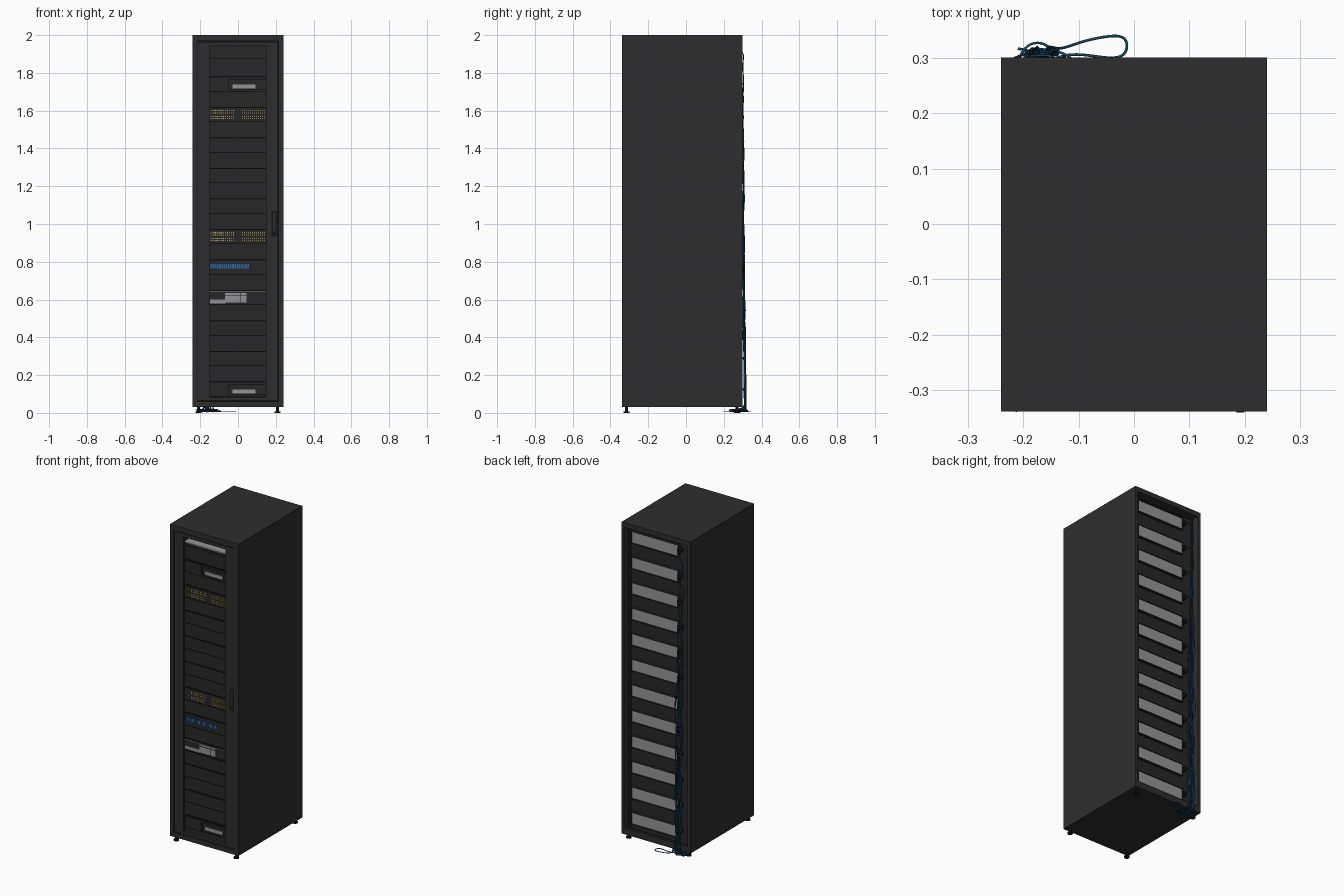
import bpy, bmesh, math, random
from mathutils import Matrix

if "Cube" in bpy.data.objects:
    bpy.data.objects.remove(bpy.data.objects["Cube"])

random.seed(4)


def mat(name, r, g, b):
    m = bpy.data.materials.new(name)
    m.diffuse_color = (r, g, b, 1)
    m.use_nodes = True
    m.node_tree.nodes["Principled BSDF"].inputs["Base Color"].default_value = m.diffuse_color
    return m


DARK = mat("charcoal", .027, .027, .027)
BLACK = mat("black", .007, .007, .007)
PANEL = mat("dark panel", .02, .02, .02)
METAL = mat("light metal", .30, .30, .30)
YELLOW = mat("yellow", .27, .20, .03)
PALE = mat("pale grey", .42, .42, .40)
BLUE = mat("blue port", .02, .13, .36)
CABLE = mat("blue cable", .012, .075, .16)
CABLE2 = mat("dark cable", .012, .02, .03)


def boxes(name, material, *specs):
    """One object from boxes given as (x0, x1, y0, y1, z0, z1)."""
    bm = bmesh.new()
    for x0, x1, y0, y1, z0, z1 in specs:
        m = Matrix.Translation(((x0 + x1) / 2, (y0 + y1) / 2, (z0 + z1) / 2)) \
            @ Matrix.Diagonal((x1 - x0, y1 - y0, z1 - z0, 1))
        bmesh.ops.create_cube(bm, size=1, matrix=m)
    return finish(name, material, bm)


def finish(name, material, bm):
    me = bpy.data.meshes.new(name)
    bm.to_mesh(me)
    bm.free()
    me.materials.append(material)
    ob = bpy.data.objects.new(name, me)
    bpy.context.collection.objects.link(ob)
    return ob


def ring(x0, x1, z0, z1, ix0, ix1, iz0, iz1, y0, y1):
    """Four box specs making a rectangular frame."""
    return [(x0, ix0, y0, y1, z0, z1), (ix1, x1, y0, y1, z0, z1),
            (ix0, ix1, y0, y1, iz1, z1), (ix0, ix1, y0, y1, z0, iz0)]


def cylinder(bm, r, h, m, n=16):
    bmesh.ops.create_cone(bm, cap_ends=True, segments=n, radius1=r, radius2=r,
                          depth=h, matrix=m)


# Cabinet shell: side walls, roof, floor
F, B = -.338, .30
boxes("cabinet_shell", DARK,
      (-.24, -.222, F, B, .03, 2), (.222, .24, F, B, .03, 2),
      (-.222, .222, F, B, 1.97, 2), (-.222, .222, F, B, .03, .05))
boxes("front_frame", DARK,
      *ring(-.222, .222, .05, 1.97, -.215, .215, .06, 1.968, F, -.31))
boxes("back_sill", DARK, (-.222, .222, .285, B, .05, .07))

# Front door around the window, with a dark groove behind its edge
boxes("front_door", DARK,
      *ring(-.211, .213, .065, 1.964, -.147, .147, .082, 1.943, -.336, -.318))
boxes("door_groove", BLACK,
      *ring(-.215, .215, .06, 1.968, -.16, .16, .075, 1.95, -.318, -.312))

# Door handle: plate, lever and lock
boxes("handle_plate", BLACK, (.178, .207, -.338, -.335, .935, 1.07))
lever = boxes("handle_lever", DARK, (.184, .199, -.34, -.335, .96, 1.062))
bv = lever.modifiers.new("bevel", 'BEVEL')
bv.width, bv.segments = .002, 2
boxes("hinge_strip", BLACK, (-.2135, -.2105, -.3385, -.336, .065, 1.964))

# Feet
bm = bmesh.new()
for x in (-.21, .21):
    for y in (-.315, .27):
        cylinder(bm, .016, .008, Matrix.Translation((x, y, .004)))
        cylinder(bm, .008, .026, Matrix.Translation((x, y, .019)))
finish("feet", BLACK, bm)

# Inner core that the units sit in, open at the top shelf
boxes("rack_core", PANEL, (-.20, .20, -.283, .255, .055, 1.865),
      (-.20, .20, -.08, .255, 1.865, 1.96))
boxes("rack_rails", BLACK,
      *[(s * .211 - .011, s * .211 + .011, y, y + .02, .05, 1.97)
        for s in (-1, 1) for y in (-.29, .235)])

# Twelve units: front bezel, seams, back plate, socket
PITCH, H = .1615, .072
FY = -.29
bases = [1.866 - PITCH * i for i in range(12)]
bezels, seams, backs, rims = [], [], [], []
yellow, pale, blue, drawers = [], [], [], []
sockets = bmesh.new()
for i, z in enumerate(bases):
    t = z + H
    if i == 0:                              # open shelf
        bezels.append((-.2, .2, FY, -.283, z, z + .012))
        drawers.append((-.19, .19, -.27, -.08, z, z + .012))
    elif i in (1, 11):                      # bezel with drawer slot
        bezels += ring(-.2, .2, z, t, -.05, .15, z + .008, z + .06, FY - .006, -.283)
        drawers.append((-.03, .092, -.287, -.28, z + .012, z + .034))
    elif i == 8:                            # open bay with a device in it
        bezels += ring(-.2, .2, z, t, -.18, .18, z + .003, t - .003, FY, -.283)
        drawers += [(-.18, -.065, -.287, -.28, z + .006, z + .026),
                    (-.068, .045, -.288, -.28, z + .01, z + .062),
                    (-.18, .18, -.287, -.28, t - .007, t - .004)]
        seams.append((.01, .014, -.2895, -.288, z + .01, z + .062))
        seams.append((-.068, .045, -.2895, -.288, z + .048, z + .051))
    else:
        bezels.append((-.2, .2, FY, -.283, z, t))
    if i != 0:
        seams += [(-.2, .2, FY - .001, -.283, e, e + .004) for e in (z - .004, t)]
    if i in (2, 6):                         # two rows of port clips
        for g, x0 in enumerate((-.145, .02)):
            for r, zr in enumerate((z + .012, z + .042)):
                for c in range(12):
                    x = x0 + c * .0107
                    for k in (0, .012):
                        clip = (x, x + .006, FY - .004, FY, zr + k, zr + k + .006)
                        (pale if g == 0 and (c + r) % 3 == 0 else yellow).append(clip)
    if i == 7:                              # row of blue ports
        for c in range(18):
            x = -.146 + c * .0115
            blue.append((x, x + .009, FY - .004, FY, z + .03, z + .052))
    # rear plate with a dark rim, and a round socket beside it
    backs.append((-.13, .19, .25, .268, z + .004, t))
    rims += ring(-.136, .196, z - .002, t + .004, -.131, .191, z + .003, t + .001, .25, .272)
    rot = Matrix.Translation((-.146, .267, z + .045)) @ Matrix.Rotation(math.pi / 2, 4, 'X')
    cylinder(sockets, .015, .025, rot)

boxes("unit_bezels", PANEL, *bezels)
boxes("unit_seams", BLACK, *seams)
boxes("unit_drawers", METAL, *drawers)
boxes("unit_back_plates", METAL, *backs)
boxes("unit_back_rims", PANEL, *rims)
boxes("yellow_clips", YELLOW, *yellow)
boxes("pale_clips", PALE, *pale)
boxes("blue_ports", BLUE, *blue)
finish("power_sockets", BLACK, sockets)


# Cables from each socket down to the floor
def cable(name, pts, material, r=.0024):
    cu = bpy.data.curves.new(name, 'CURVE')
    cu.dimensions = '3D'
    cu.bevel_depth, cu.bevel_resolution, cu.resolution_u = r, 1, 4
    sp = cu.splines.new('NURBS')
    sp.points.add(len(pts) - 1)
    for p, co in zip(sp.points, pts):
        p.co = (*co, 1)
    sp.order_u, sp.use_endpoint_u = 4, True
    cu.materials.append(material)
    bpy.context.collection.objects.link(bpy.data.objects.new(name, cu))


U = random.uniform
for i, z in enumerate(bases):
    zs = z + .045
    pts = [(-.146, .275, zs), (-.146, .303, zs), (-.155, .305, zs - .02)]
    zz = zs - .05
    lane = U(-.185, -.145)
    while zz > .06:
        pts.append((lane + U(-.016, .016), U(.296, .312) + .012 * max(0, .8 - zz), zz))
        zz -= U(.06, .11)
    # slack lying on the floor, partly under the cabinet
    a = U(0, 6.28)
    cx, cy = U(-.185, -.13), U(.25, .30)
    pts.append((lane, .315, .02))
    for k in range(7):
        a += U(.6, 1.3)
        pts.append((cx + U(.02, .055) * math.cos(a),
                    min(.328, cy + U(.015, .04) * math.sin(a)), U(.004, .02)))
    cable(f"cable_{i + 1}", pts, CABLE2 if i % 4 == 3 else CABLE)

# Wide loop of slack on the floor behind the cabinet
cable("floor_loop", [(-.16, .31, .3), (-.155, .325, .12), (-.14, .31, .012), (-.10, .328, .006),
                     (-.05, .339, .006), (-.01, .341, .006), (-.012, .30, .006),
                     (-.05, .298, .006), (-.11, .31, .006), (-.16, .295, .008),
                     (-.19, .25, .006), (-.13, .20, .006)], CABLE)
